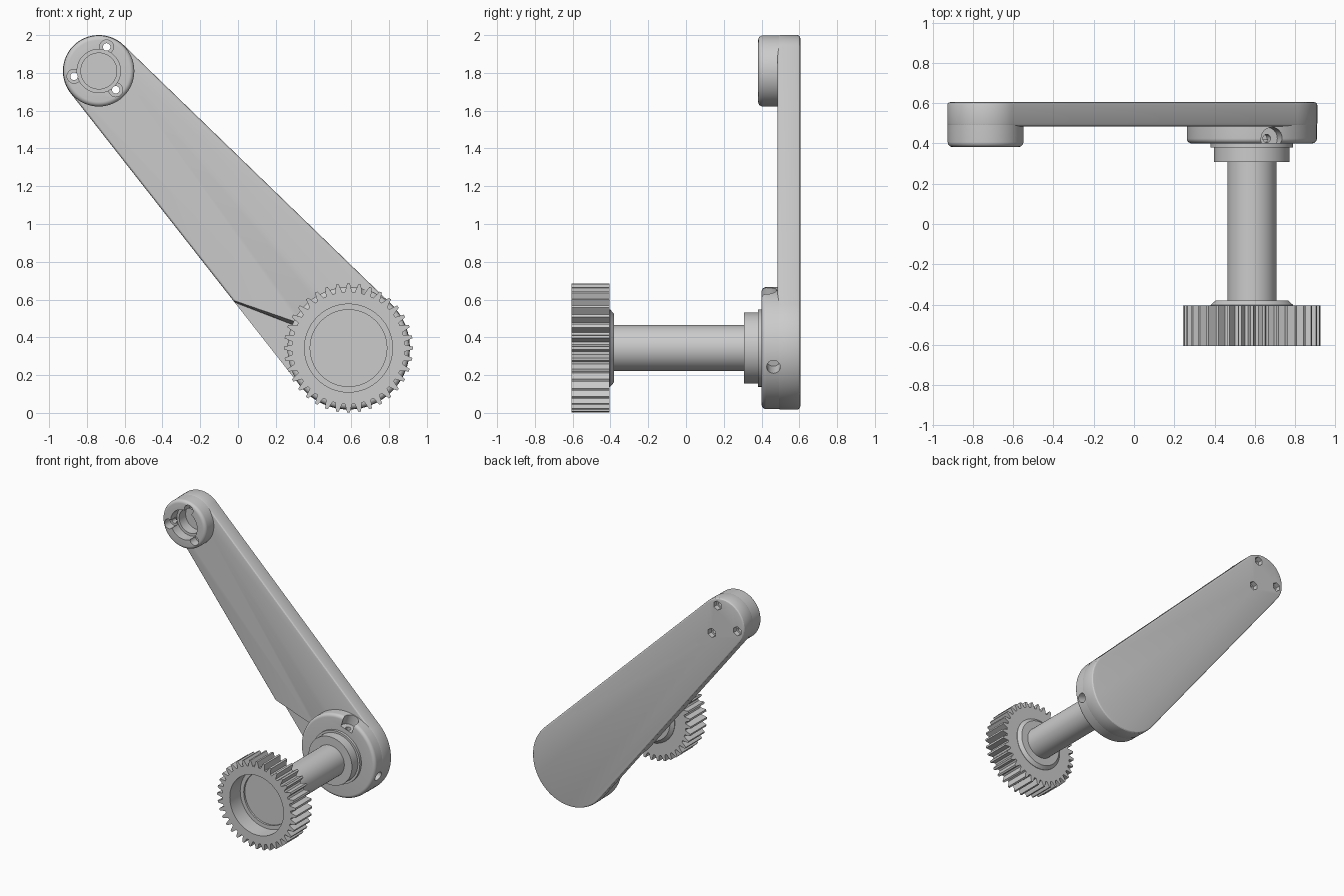
import bpy, bmesh
from math import sin, cos, pi, radians, atan2, acos, hypot
from mathutils import Vector

if "Cube" in bpy.data.objects:
    bpy.data.objects.remove(bpy.data.objects["Cube"])

grey = bpy.data.materials.new("plain grey")
grey.use_nodes = True
grey.diffuse_color = (0.6, 0.6, 0.6, 1)
grey.node_tree.nodes["Principled BSDF"].inputs["Base Color"].default_value = (0.6, 0.6, 0.6, 1)

TOP, TOP_R = (-0.737, 1.81), 0.19
LOW, LOW_R = (0.585, 0.343), 0.325
BACK, PLATE = 0.605, 0.485


def finish(bm, name):
    bmesh.ops.recalc_face_normals(bm, faces=bm.faces)
    mesh = bpy.data.meshes.new(name)
    bm.to_mesh(mesh)
    bm.free()
    mesh.materials.append(grey)
    obj = bpy.data.objects.new(name, mesh)
    bpy.context.collection.objects.link(obj)
    return obj


def lathe(name, centre, profile, n=64):
    """Solid turned about the y axis; profile is (radius, y) from front to back."""
    bm = bmesh.new()
    rings = [[bm.verts.new((centre[0] + r * cos(2 * pi * i / n), y,
                            centre[1] + r * sin(2 * pi * i / n))) for i in range(n)]
             for r, y in profile]
    for a, b in zip(rings, rings[1:]):
        for i in range(n):
            j = (i + 1) % n
            bm.faces.new((a[i], a[j], b[j], b[i]))
    bm.faces.new(rings[0])
    bm.faces.new(rings[-1])
    return finish(bm, name)


def prism(name, outline, y0, y1):
    """Outline in x, z extruded along y."""
    bm = bmesh.new()
    a = [bm.verts.new((x, y0, z)) for x, z in outline]
    b = [bm.verts.new((x, y1, z)) for x, z in outline]
    for i in range(len(a)):
        j = (i + 1) % len(a)
        bm.faces.new((a[i], a[j], b[j], b[i]))
    bm.faces.new(a)
    bm.faces.new(b)
    return finish(bm, name)


def rod(name, p, q, radius, n=24):
    """Cylinder from point p to point q."""
    p, q = Vector(p), Vector(q)
    bm = bmesh.new()
    bmesh.ops.create_cone(bm, cap_ends=True, segments=n, radius1=radius,
                          radius2=radius, depth=(q - p).length)
    bm.transform((q - p).to_track_quat('Z', 'Y').to_matrix().to_4x4())
    bmesh.ops.translate(bm, verts=bm.verts, vec=(p + q) / 2)
    return finish(bm, name)


def apply(obj, mod):
    bpy.context.view_layer.objects.active = obj
    bpy.ops.object.modifier_apply(modifier=mod.name)


def cut(obj, cutters):
    for c in cutters:
        mod = obj.modifiers.new("cut", 'BOOLEAN')
        mod.operation, mod.solver, mod.object = 'DIFFERENCE', 'EXACT', c
        apply(obj, mod)


def polar(centre, r, angle, y):
    return (centre[0] + r * cos(angle), y, centre[1] + r * sin(angle))


def rounded(r, y, fillet):
    """Quarter round leading from a front face at y to a side of radius r."""
    return [(r - fillet + fillet * sin(t * pi / 12), y + fillet - fillet * cos(t * pi / 12))
            for t in range(7)]


# Arm plate: two end arcs joined by their common tangents
dx, dz = LOW[0] - TOP[0], LOW[1] - TOP[1]
axis = atan2(dz, dx)
half = acos((TOP_R - LOW_R) / hypot(dx, dz))
N = 48
outline = []
for c, r, a0, a1 in ((LOW, LOW_R, axis - half, axis + half),
                     (TOP, TOP_R, axis + half, axis - half + 2 * pi)):
    for i in range(N + 1):
        a = a0 + (a1 - a0) * i / N
        outline.append((c[0] + r * cos(a), c[1] + r * sin(a)))
arm_plate = prism("arm_plate", outline, PLATE, BACK)
mod = arm_plate.modifiers.new("round", 'BEVEL')
mod.width, mod.segments, mod.limit_method = 0.015, 3, 'ANGLE'
mod.angle_limit = radians(40)
apply(arm_plate, mod)

# Bosses at both ends of the arm
small_boss = lathe("small_boss", TOP, rounded(TOP_R - 0.002, 0.382, 0.025) + [(TOP_R - 0.002, 0.57)], 96)
large_boss = lathe("large_boss", LOW, rounded(LOW_R - 0.002, 0.4, 0.025) + [(LOW_R - 0.002, 0.57)], 96)

# Stepped bore and three screw holes with hexagonal nut pockets
cutters = [lathe("bore_cutter", TOP, [(0.115, 0.3), (0.115, 0.46), (0.095, 0.46), (0.095, 0.54)])]
for k in range(3):
    a = radians(72 + 120 * k)
    for r, n, y0, y1 in ((0.037, 24, 0.3, 0.45), (0.02, 20, 0.4, 0.7), (0.036, 6, 0.565, 0.7)):
        cutters.append(rod("screw_cutter", polar(TOP, 0.134, a, y0), polar(TOP, 0.134, a, y1), r, n))
cut(small_boss, cutters)
cut(arm_plate, cutters)

# Relief pocket in the plate beside the large boss, with a sloping upper wall
relief = prism("relief_cutter", [(-0.2, 0.665), (0.32, 0.485), (0.45, 0.2), (0.3, -0.1), (-0.2, 0.1)], 0.46, 0.55)
for v in relief.data.vertices:
    if v.index in (5, 6):
        v.co.z -= 0.03 if v.index == 6 else 0.01
cut(arm_plate, [relief])

# Set screw hole in the side and scalloped set screw notch on top
side = radians(-18)
up = radians(72)
side_hole = rod("side_cutter", polar(LOW, 0.2, side, 0.463), polar(LOW, 0.4, side, 0.463), 0.036)
notch = rod("notch_cutter", polar(LOW, 0.24, up, 0.425), polar(LOW, 0.4, up, 0.425), 0.055)
notch_hole = rod("notch_hole_cutter", polar(LOW, 0.18, up, 0.425), polar(LOW, 0.3, up, 0.425), 0.02)
cut(large_boss, [side_hole, notch, notch_hole])
cut(arm_plate, [side_hole])

# Shaft with its collar
shaft = lathe("shaft", LOW, [(0.122, -0.42), (0.122, 0.32)])
collar = lathe("shaft_collar", LOW, [(0.188, 0.307), (0.188, 0.38), (0.205, 0.38), (0.205, 0.42)])

# Gear with pointed teeth and a stepped recess in the front
TEETH = 36
pitch = 2 * pi / TEETH
tooth = [(-0.36, 0.297), (-0.24, 0.318), (-0.12, 0.342), (0.12, 0.342), (0.24, 0.318), (0.36, 0.297)]
teeth = [(LOW[0] + r * cos((k + f) * pitch), LOW[1] + r * sin((k + f) * pitch))
         for k in range(TEETH) for f, r in tooth]
gear = prism("gear", teeth, -0.605, -0.405)
recess = lathe("recess_cutter", LOW, [(0.233, -0.7), (0.233, -0.475), (0.203, -0.475), (0.203, -0.46)])
cut(gear, [recess])
gear_hub = lathe("gear_hub", LOW, [(0.205, -0.43), (0.205, -0.402), (0.18, -0.38)])

# Remove the cutters and smooth the curved sides
for c in cutters + [relief, side_hole, notch, notch_hole, recess]:
    bpy.data.objects.remove(c)
bpy.ops.object.select_all(action='DESELECT')
for obj in (arm_plate, small_boss, large_boss, shaft, collar, gear, gear_hub):
    obj.select_set(True)
bpy.context.view_layer.objects.active = arm_plate
bpy.ops.object.shade_smooth_by_angle(angle=radians(25))
